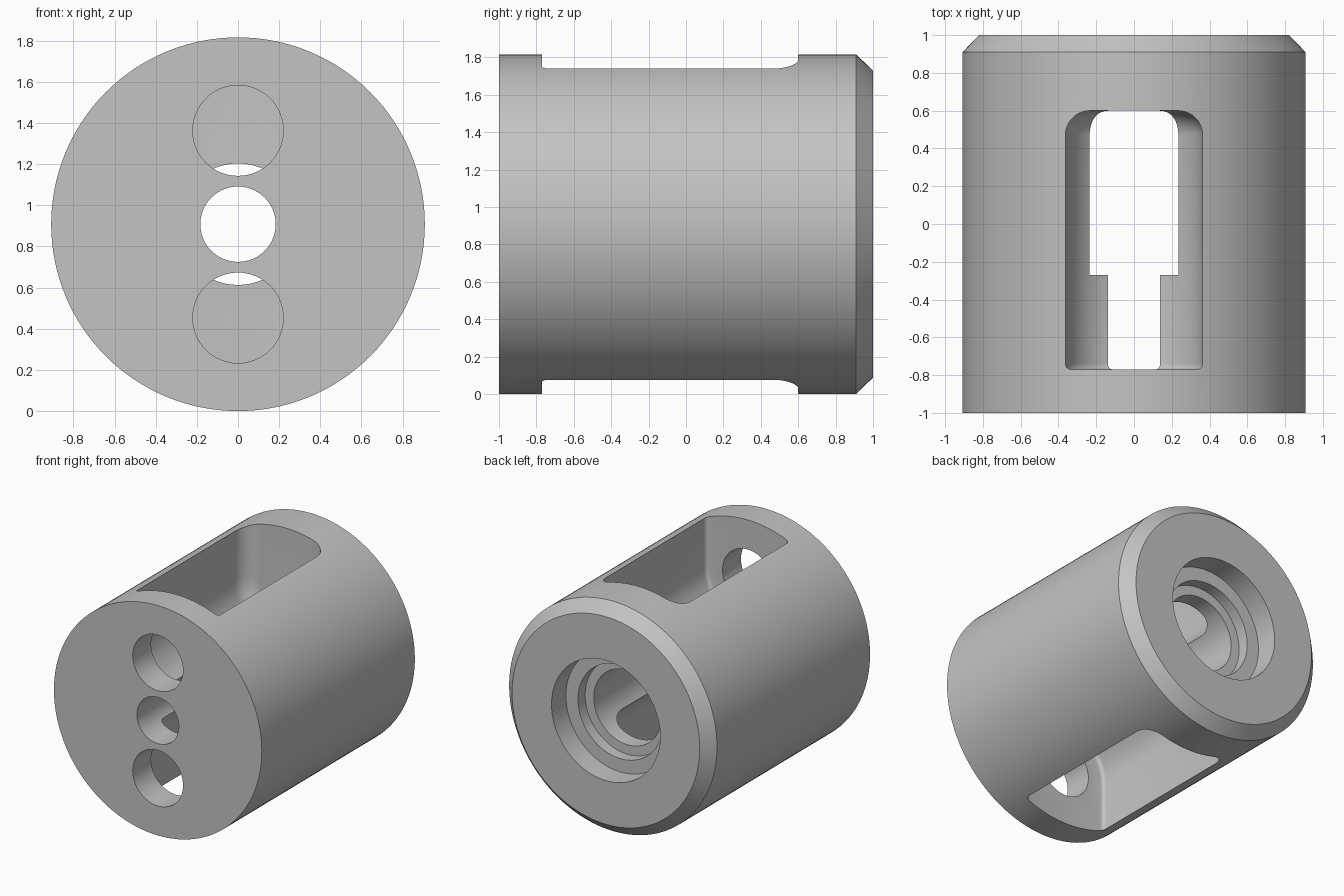
import bpy, bmesh
from math import pi, sin, cos, radians
from mathutils import Matrix, Vector

AXIS_Z = 0.908
POCKET_R = 0.363
POCKET_OFFSET = 0.455

if "Cube" in bpy.data.objects:
    bpy.data.objects.remove(bpy.data.objects["Cube"])

grey = bpy.data.materials.new("machined_grey")
grey.use_nodes = True
grey.diffuse_color = (0.55, 0.55, 0.55, 1)
grey.node_tree.nodes["Principled BSDF"].inputs["Base Color"].default_value = (0.55, 0.55, 0.55, 1)


def make_object(name, bm):
    bmesh.ops.recalc_face_normals(bm, faces=bm.faces)
    mesh = bpy.data.meshes.new(name)
    bm.to_mesh(mesh)
    bm.free()
    mesh.materials.append(grey)
    obj = bpy.data.objects.new(name, mesh)
    bpy.context.collection.objects.link(obj)
    obj.location.z = AXIS_Z
    return obj


def lathe(name, profile, steps=128):
    """Revolve a closed (radius, y) profile about the y axis."""
    bm = bmesh.new()
    verts = [bm.verts.new((r, y, 0)) for r, y in profile]
    edges = [bm.edges.new((v, verts[i - 1])) for i, v in enumerate(verts)]
    bmesh.ops.spin(bm, geom=verts + edges, cent=(0, 0, 0), axis=(0, 1, 0),
                   angle=2 * pi, steps=steps, use_merge=True)
    bmesh.ops.remove_doubles(bm, verts=bm.verts, dist=0.0001)
    return make_object(name, bm)


def pocket(name, side):
    """Round-bottomed slot cutter with filleted ends."""
    front, back, small, large = -0.77, 0.6, 0.03, 0.13
    sections = []
    for i in range(5):
        a = i / 4 * pi / 2
        sections.append((front + small * (1 - sin(a)), POCKET_R - small * (1 - cos(a))))
    sections.reverse()
    sections.sort()
    for i in range(11):
        a = i / 10 * pi / 2
        sections.append((back - large * (1 - sin(a)), POCKET_R - large * (1 - cos(a))))
    bm = bmesh.new()
    rings = []
    for y, r in sections:
        pts = [(r * cos(pi + pi * k / 40), y, POCKET_OFFSET + r * sin(pi + pi * k / 40))
               for k in range(41)]
        pts += [(r, y, 1.2), (-r, y, 1.2)]
        rings.append([bm.verts.new(p) for p in pts])
    for a, b in zip(rings, rings[1:]):
        for k in range(len(a)):
            bm.faces.new((a[k - 1], a[k], b[k], b[k - 1]))
    bm.faces.new(rings[0])
    bm.faces.new(rings[-1])
    if side < 0:
        bm.transform(Matrix.Rotation(pi, 4, "Y"))
    return make_object(name, bm)


def front_hole(name, side):
    bm = bmesh.new()
    bmesh.ops.create_cone(bm, cap_ends=True, segments=64, radius1=0.22, radius2=0.22, depth=0.6)
    bm.transform(Matrix.Translation(Vector((0, -0.9, side * POCKET_OFFSET)))
                 @ Matrix.Rotation(pi / 2, 4, "X"))
    return make_object(name, bm)


# Turned body with rear chamfer and stepped axial bore
body = lathe("cylinder_body", [
    (0.183, -1), (0.908, -1), (0.908, 0.91), (0.82, 1),
    (0.475, 1), (0.475, 0.82), (0.37, 0.82), (0.37, 0.73),
    (0.295, 0.73), (0.295, -0.27), (0.183, -0.27)])

# Slots above and below, and the two round holes in the front wall
cutters = []
for label, side in (("upper", 1), ("lower", -1)):
    cutters.append(pocket(label + "_slot_cutter", side))
    cutters.append(front_hole(label + "_hole_cutter", side))

bpy.context.view_layer.objects.active = body
for cutter in cutters:
    cutter.hide_render = True
    mod = body.modifiers.new(cutter.name, "BOOLEAN")
    mod.operation = "DIFFERENCE"
    mod.solver = "EXACT"
    mod.object = cutter
    bpy.ops.object.modifier_apply(modifier=mod.name)
for cutter in cutters:
    bpy.data.objects.remove(cutter)

# Smooth curved walls, keep machined edges crisp
bpy.ops.object.select_all(action="DESELECT")
body.select_set(True)
bpy.ops.object.shade_smooth_by_angle(angle=radians(30))
